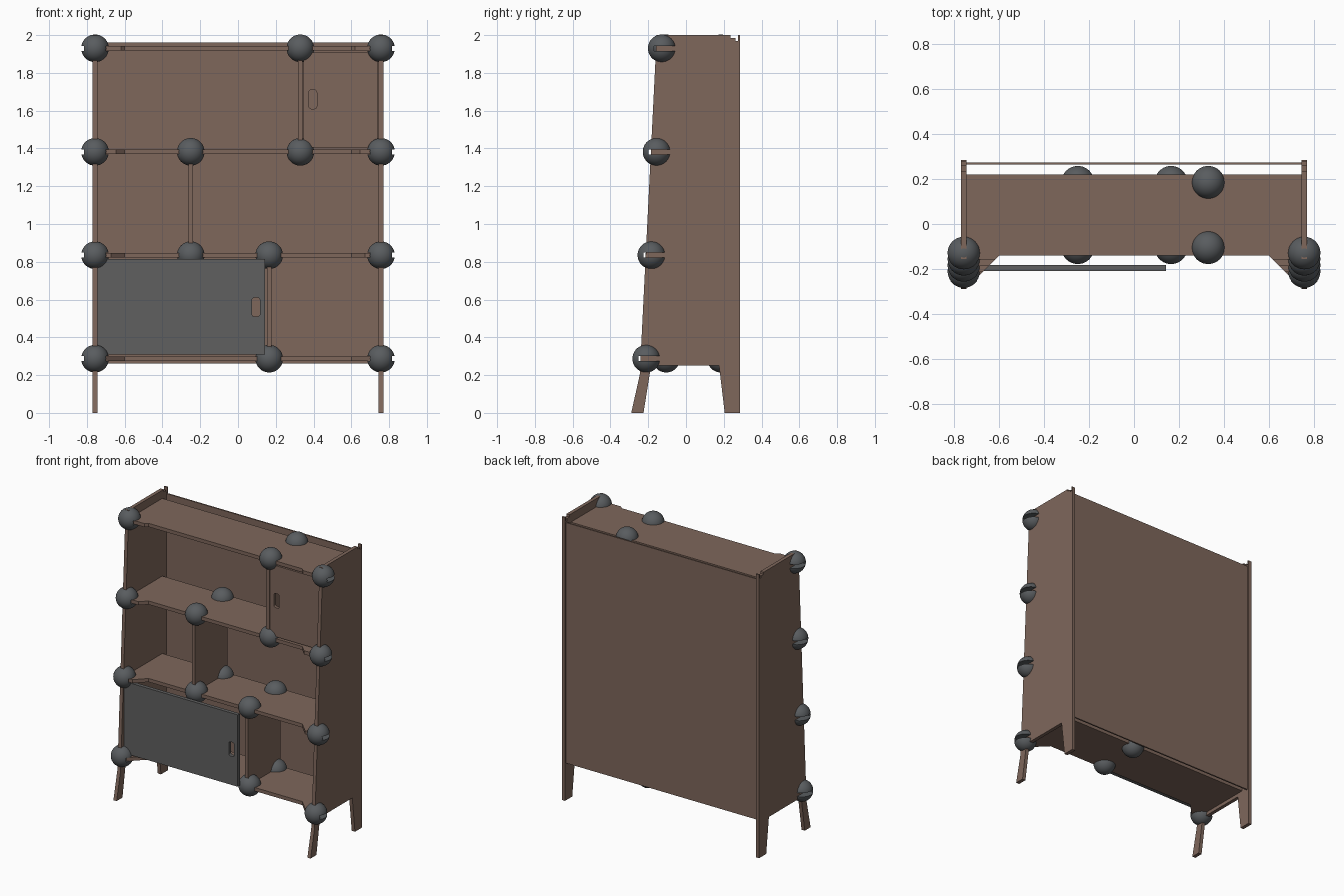
import bpy
import bmesh
import math
from mathutils import Vector

cube = bpy.data.objects.get("Cube")
if cube:
    bpy.data.objects.remove(cube, do_unlink=True)


def material(name, color):
    m = bpy.data.materials.new(name)
    m.use_nodes = True
    m.diffuse_color = color
    m.node_tree.nodes["Principled BSDF"].inputs["Base Color"].default_value = color
    return m


BROWN = material("brown wood", (0.21, 0.135, 0.105, 1))
GREY = material("grey door", (0.115, 0.115, 0.115, 1))
SLATE = material("slate joint", (0.1, 0.108, 0.115, 1))


def finish(name, bm, mat):
    bmesh.ops.recalc_face_normals(bm, faces=bm.faces)
    mesh = bpy.data.meshes.new(name)
    bm.to_mesh(mesh)
    bm.free()
    mesh.materials.append(mat)
    obj = bpy.data.objects.new(name, mesh)
    bpy.context.collection.objects.link(obj)
    return obj


def prism(name, profile, axis, lo, hi, mat):
    """Extrude a 2D outline along an axis (0=x, 1=y, 2=z) from lo to hi."""
    bm = bmesh.new()
    verts = []
    for a, b in profile:
        p = [a, b]
        p.insert(axis, lo)
        verts.append(bm.verts.new(p))
    face = bm.faces.new(verts)
    ext = bmesh.ops.extrude_face_region(bm, geom=[face])["geom"]
    move = Vector((0, 0, 0))
    move[axis] = hi - lo
    bmesh.ops.translate(bm, vec=move, verts=[v for v in ext if isinstance(v, bmesh.types.BMVert)])
    return finish(name, bm, mat)


def box(name, x, y, z, mat):
    return prism(name, [(x[0], y[0]), (x[1], y[0]), (x[1], y[1]), (x[0], y[1])], 2, *z, mat)


def cut(obj, cutter):
    cutter.hide_render = True
    mod = obj.modifiers.new("cut", "BOOLEAN")
    mod.operation, mod.solver, mod.object = "DIFFERENCE", "EXACT", cutter
    bpy.ops.object.select_all(action="DESELECT")
    obj.select_set(True)
    bpy.context.view_layer.objects.active = obj
    bpy.ops.object.modifier_apply(modifier=mod.name)
    bpy.data.objects.remove(cutter, do_unlink=True)


def ball(name, center):
    bm = bmesh.new()
    bmesh.ops.create_uvsphere(bm, u_segments=40, v_segments=24, radius=0.073)
    bmesh.ops.translate(bm, vec=center, verts=bm.verts)
    return finish(name, bm, SLATE)


def smooth(obj):
    bpy.ops.object.select_all(action="DESELECT")
    obj.select_set(True)
    bpy.context.view_layer.objects.active = obj
    bpy.ops.object.shade_smooth_by_angle(angle=math.radians(35))


def front_edge(z):
    return -0.255 + 0.05 * z


LEVELS = [0.287, 0.835, 1.382, 1.93]
HALF = 0.0125       # half the board thickness
INNER = 0.745       # inner face of the side panels
BACK = 0.22         # rear edge of the shelves

# Side panels with splayed feet and a slot for the back panel
outline = [(-0.155, 2), (front_edge(0.2), 0.2), (-0.29, 0), (-0.225, 0), (-0.185, 0.25),
           (0.175, 0.25), (0.205, 0), (0.285, 0), (0.285, 2), (0.275, 2), (0.275, 1.97),
           (0.262, 1.97), (0.262, 1.985), (0.235, 1.985), (0.235, 2)]
prism("left_side_panel", outline, 0, INNER, 0.77, BROWN)
prism("right_side_panel", outline, 0, -0.77, -INNER, BROWN)

# Thin back panel
box("back_panel", (-INNER, INNER), (0.264, 0.274), (0.262, 1.96), BROWN)

# Shelves, flared forward at both ends, with slotted ball joints at the corners
for i, z in enumerate(LEVELS):
    edge, mid = front_edge(z), -0.14
    half = [(0.6, mid), (0.6 + mid - edge, edge), (INNER, edge), (INNER, BACK)]
    shelf = half + [(-x, y) for x, y in reversed(half)]
    prism(f"shelf_{i + 1}", shelf, 2, z - HALF, z + HALF, BROWN)
    for side, s in (("left", 1), ("right", -1)):
        yc = edge + 0.03
        joint = ball(f"{side}_corner_joint_{i + 1}", (s * 0.757, yc, z))
        slot = box("joint_slot", (s * 0.757 - 0.1, s * 0.757 + 0.1), (yc - 0.042, yc + 0.1),
                   (z - HALF - 0.001, z + HALF + 0.001), SLATE)
        cut(joint, slot)
        smooth(joint)

# Upright dividers, each held by front and rear ball joints at both ends
for i, x in enumerate([0.165, -0.25, 0.33]):
    low, high = LEVELS[i], LEVELS[i + 1]
    box(f"divider_{i + 1}", (x - HALF, x + HALF), (-0.14, BACK), (low + HALF, high - HALF), BROWN)
    for end, z in (("lower", low), ("upper", high)):
        for place, y in (("front", -0.105), ("rear", 0.185)):
            smooth(ball(f"divider_{i + 1}_{end}_{place}_joint", (x, y, z)))


# Doors with a rounded finger slot
def door(name, x, y, z, slot_x, slot_z, mat):
    panel = box(name, x, y, z, mat)
    w, h, r = 0.021, 0.05, 0.013
    rounded = []
    for q, (sx, sz) in enumerate([(1, 1), (-1, 1), (-1, -1), (1, -1)]):
        for k in range(5):
            a = (q + k / 4) * math.pi / 2
            rounded.append((slot_x + sx * (w - r) + r * math.cos(a),
                            slot_z + sz * (h - r) + r * math.sin(a)))
    cut(panel, prism("finger_slot", rounded, 1, y[0] - 0.05, y[1] + 0.05, mat))


door("lower_door", (-0.743, 0.143), (-0.208, -0.182), (0.308, 0.815), 0.095, 0.56, GREY)
door("upper_door", (0.346, 0.742), (-0.136, -0.112), (1.405, 1.907), 0.396, 1.66, BROWN)
